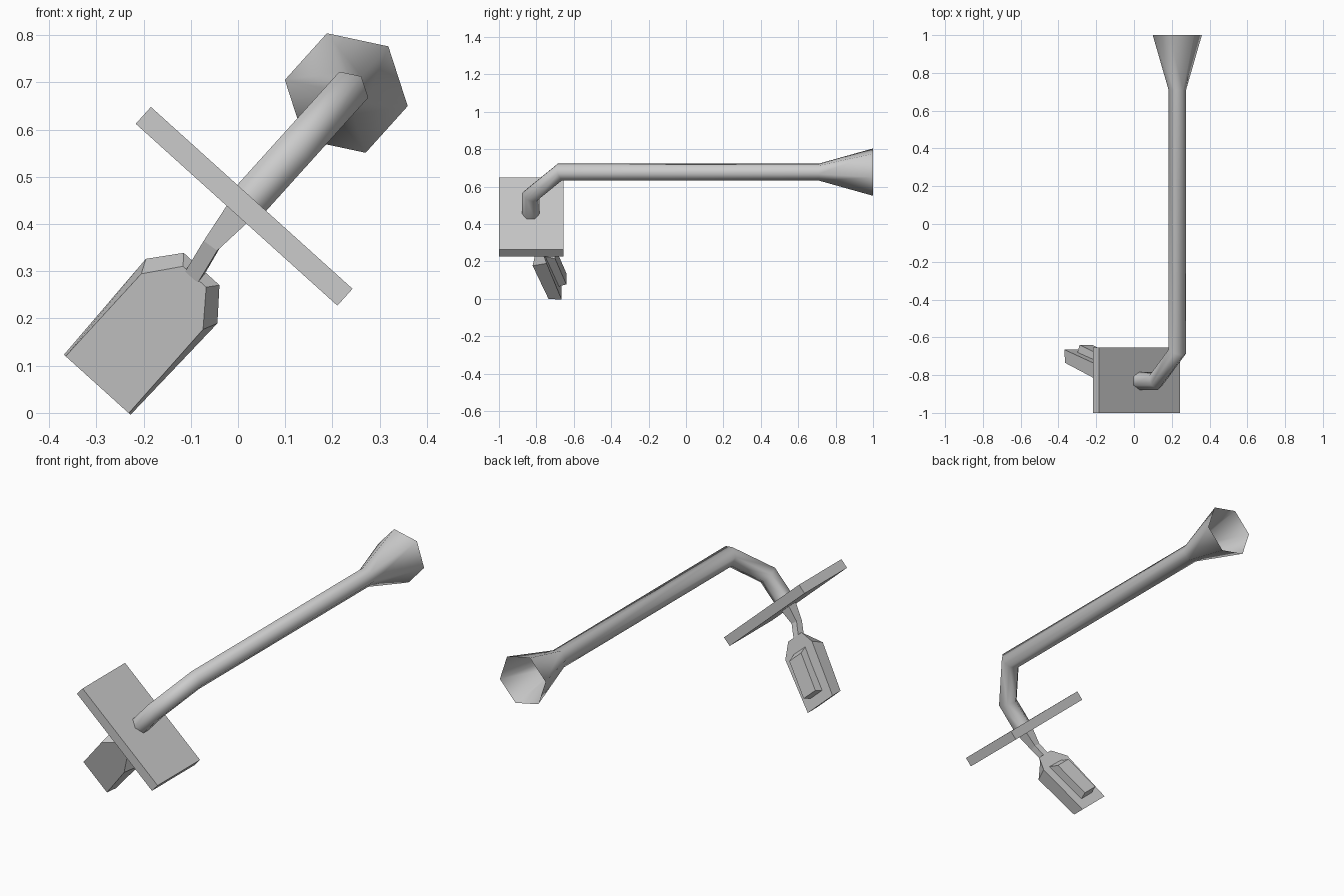
import bpy, bmesh, math
from mathutils import Vector

cube = bpy.data.objects.get("Cube")
if cube:
    bpy.data.objects.remove(cube, do_unlink=True)

grey = bpy.data.materials.new("light_grey")
grey.use_nodes = True
colour = (0.6, 0.6, 0.6, 1)
grey.diffuse_color = colour
grey.node_tree.nodes["Principled BSDF"].inputs["Base Color"].default_value = colour

# Slanted working frame: centre of the square plate, its normal and its long side
ORIGIN = Vector((0.013, 0, 0.4375))
UP = Vector((0.67, 0, 0.743)).normalized()
SIDE = Vector((UP.z, 0, -UP.x))


def place(s, y, a):
    """Point at s across, y deep and a along the slanted axis."""
    return ORIGIN + SIDE * s + UP * a + Vector((0, y, 0))


def finish(name, bm, smooth=False):
    bmesh.ops.recalc_face_normals(bm, faces=bm.faces)
    mesh = bpy.data.meshes.new(name)
    bm.to_mesh(mesh)
    bm.free()
    mesh.materials.append(grey)
    for p in mesh.polygons:
        p.use_smooth = smooth
    obj = bpy.data.objects.new(name, mesh)
    bpy.context.collection.objects.link(obj)
    return obj


def loft(name, rings, caps=True, smooth=False):
    """Skin a series of closed rings of points."""
    bm = bmesh.new()
    loops = [[bm.verts.new(p) for p in ring] for ring in rings]
    count = len(loops[0])
    for low, high in zip(loops, loops[1:]):
        for i in range(count):
            j = (i + 1) % count
            bm.faces.new((low[i], low[j], high[j], high[i]))
    if caps:
        bm.faces.new(loops[0])
        bm.faces.new(loops[-1])
    return finish(name, bm, smooth)


def sweep(name, path, radii, sides, turn=0, caps=True, smooth=False):
    """Sweep a regular polygon along a path with mitred bends."""
    rings = []
    for i, p in enumerate(path):
        before = (p - path[i - 1]).normalized() if i else None
        after = (path[i + 1] - p).normalized() if i + 1 < len(path) else None
        before, after = before or after, after or before
        tangent = (before + after).normalized()
        across = SIDE - tangent * SIDE.dot(tangent)
        across.normalize()
        normal = tangent.cross(across) / tangent.dot(before)
        angles = [turn + math.tau * k / sides for k in range(sides)]
        rings.append([p + radii[i] * (normal * math.cos(t) + across * math.sin(t))
                      for t in angles])
    return loft(name, rings, caps, smooth)


def mirrored(half, centre):
    """Closed outline from (half width, y, a) points on one side."""
    left = [place(centre - w, y, a) for w, y, a in half]
    right = [place(centre + w, y, a) for w, y, a in reversed(half)]
    return left + right


# Bent pipe with an open flared mouth at the back
PIPE_Y = -0.83
pipe_path = [place(0, 1, 0.323), place(0, 0.71, 0.323), place(0, -0.675, 0.323),
             place(0, PIPE_Y, 0.153), place(0, PIPE_Y, 0.02)]
sweep("flared_pipe", pipe_path, [0.133] + [0.0475] * 4, 6, caps=False, smooth=True)

# Square plate crossing the pipe
plate_rings = [[place(s * 0.2875, PIPE_Y + 0.0025 + d * 0.1725, a)
                for s, d in ((-1, -1), (1, -1), (1, 1), (-1, 1))]
               for a in (-0.024, 0.024)]
loft("plate", plate_rings)

# Tapered neck below the plate
neck_path = [place(0, PIPE_Y, -0.02), place(0.003, -0.822, -0.105),
             place(0.018, -0.785, -0.18)]
sweep("neck", neck_path, [0.04, 0.025, 0.025], 4, turn=math.pi / 4)

# Slanted head with a chamfered shoulder
MID = 0.022
front = [(0.09, -0.735, -0.489), (0.088, -0.82, -0.252), (0.033, -0.8, -0.181)]
back = [(0.095, -0.665, -0.489), (0.102, -0.745, -0.222), (0.051, -0.775, -0.159)]
loft("head", [mirrored(front, MID), mirrored(back, MID)])

# Raised bar along the back of the head
bar_base = [(0.045, -0.69, -0.445), (0.045, -0.765, -0.22)]
bar_top = [(0.045, -0.64, -0.424), (0.045, -0.7, -0.24)]
loft("back_bar", [mirrored(bar_base, MID), mirrored(bar_top, MID)])
